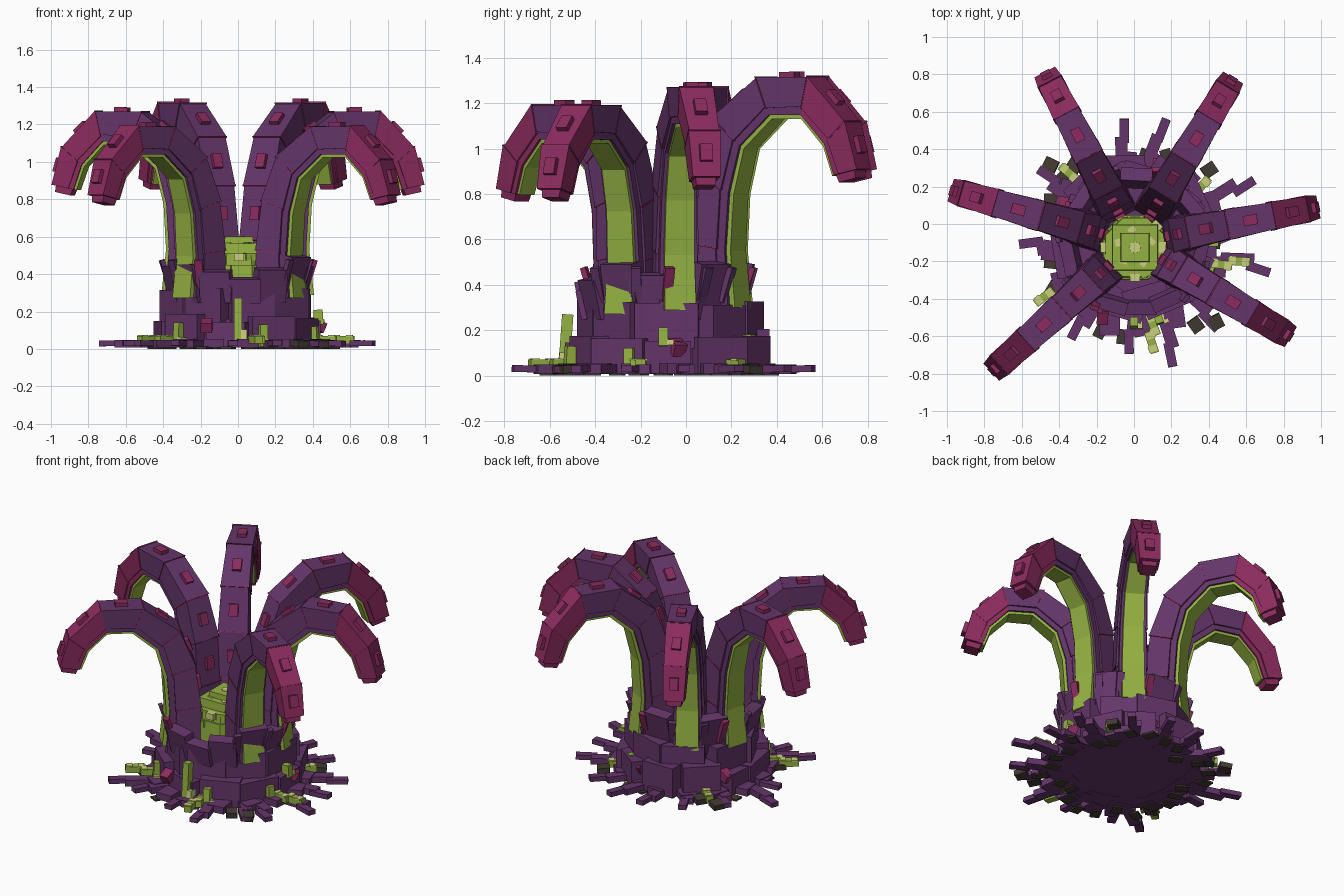
import bpy, bmesh, math, random
from mathutils import Matrix, Vector

random.seed(7)
if "Cube" in bpy.data.objects:
    bpy.data.objects.remove(bpy.data.objects["Cube"], do_unlink=True)

COLOURS = {
    "purple": (0.128, 0.036, 0.143),
    "magenta": (0.265, 0.025, 0.115),
    "green": (0.30, 0.45, 0.055),
    "pale_green": (0.60, 0.63, 0.21),
    "dark_brown": (0.055, 0.042, 0.033),
}
NAMES = list(COLOURS)
MATS = []
for name, rgb in COLOURS.items():
    m = bpy.data.materials.new(name)
    m.use_nodes = True
    m.diffuse_color = (*rgb, 1)
    m.node_tree.nodes["Principled BSDF"].inputs["Base Color"].default_value = (*rgb, 1)
    MATS.append(m)

CENTRE = Vector((0, -0.1, 0))
BASE = Vector((0, -0.07, 0))


class Part:
    """Collects solids into one flat-shaded object."""
    def __init__(self, name):
        self.name, self.bm = name, bmesh.new()

    def paint(self, faces, colour):
        for f in faces:
            f.material_index = NAMES.index(colour)

    def box(self, matrix, size, colour):
        mat = matrix @ Matrix.Diagonal((*size, 1))
        verts = bmesh.ops.create_cube(self.bm, size=1, matrix=mat)["verts"]
        self.paint({f for v in verts for f in v.link_faces}, colour)

    def drum(self, centre, radius, z0, z1, sides, colour, turn=0.0):
        mat = Matrix.Translation(centre + Vector((0, 0, (z0 + z1) / 2))) @ Matrix.Rotation(turn, 4, 'Z')
        verts = bmesh.ops.create_cone(self.bm, cap_ends=True, segments=sides, radius1=radius,
                                      radius2=radius * .97, depth=z1 - z0, matrix=mat)["verts"]
        self.paint({f for v in verts for f in v.link_faces}, colour)

    def prism(self, ring_a, ring_b, colour):
        a = [self.bm.verts.new(p) for p in ring_a]
        b = [self.bm.verts.new(p) for p in ring_b]
        faces = [self.bm.faces.new(a), self.bm.faces.new(b[::-1])]
        for i in range(4):
            j = (i + 1) % 4
            faces.append(self.bm.faces.new((a[i], b[i], b[j], a[j])))
        self.paint(faces, colour)

    def finish(self):
        bmesh.ops.recalc_face_normals(self.bm, faces=self.bm.faces[:])
        mesh = bpy.data.meshes.new(self.name)
        self.bm.to_mesh(mesh)
        self.bm.free()
        for m in MATS:
            mesh.materials.append(m)
        obj = bpy.data.objects.new(self.name, mesh)
        bpy.context.collection.objects.link(obj)


def radial(angle, r, z, tilt=0, twist=0, centre=CENTRE):
    """Frame with x pointing outwards, y sideways and z up."""
    a = math.radians(angle)
    pos = centre + Vector((math.cos(a) * r, math.sin(a) * r, z))
    return (Matrix.Translation(pos) @ Matrix.Rotation(a + math.radians(twist), 4, 'Z')
            @ Matrix.Rotation(math.radians(tilt), 4, 'Y'))


# Arm profile: back and belly edges as (reach, height)
BACK = [(.16, .3), (.18, .58), (.21, .87), (.30, 1.13), (.52, 1.31), (.78, 1.315), (.97, 1.12), (1.03, .91)]
BELLY = [(.41, .3), (.385, .55), (.40, .8), (.45, 1.0), (.59, 1.13), (.74, 1.13), (.85, 1.01), (.895, .88)]
# Layers across the arm: start, end, width factor
LAYERS = [(0, .70, 1, "purple"), (.68, .9, .9, "purple"), (.88, 1, .72, "green")]


def build_arm(name, angle, reach, height):
    part = Part(name)
    a = math.radians(angle)
    out, side = Vector((math.cos(a), math.sin(a), 0)), Vector((-math.sin(a), math.cos(a), 0))

    def point(p):
        return CENTRE + out * p[0] * reach + Vector((0, 0, p[1] * height))

    back, belly = [point(p) for p in BACK], [point(p) for p in BELLY]
    last = len(back) - 1
    half = [.098 - .036 * i / last for i in range(last + 1)]

    def ring(i, lo, hi, width, grow=0.0, shift=Vector()):
        top = back[i].lerp(belly[i], lo - grow) + shift
        low = back[i].lerp(belly[i], hi + grow) + shift
        w = side * (half[i] * width + grow * .15)
        return [top + w, low + w, low - w, top - w]

    for i in range(last):
        along = (back[i + 1] - back[i]).normalized()
        tip = i >= last - 2
        for lo, hi, width, colour in LAYERS:
            shade = "magenta" if tip and colour == "purple" else colour
            grow = .03 if lo == 0 else 0
            part.prism(ring(i, lo, hi, width, grow), ring(i + 1, lo, hi, width), shade)
        # thin collar where segments meet
        if i:
            part.prism(ring(i, 0, .7, 1, .04), ring(i, 0, .7, 1, .04, along * .006), "magenta")
        # raised stud on the back
        normal = side.cross(along).normalized()
        if normal.dot(back[i] - belly[i]) < 0:
            normal = -normal
        frame = Matrix((along, side, normal)).transposed().to_4x4()
        frame.translation = back[i].lerp(back[i + 1], .5) + normal * .006
        part.box(frame, (.075, .055, .04), "magenta")
    # blunt end cap
    along = (back[last] - back[last - 1]).normalized()
    part.prism(ring(last, .15, .85, .75), ring(last, .18, .82, .7, 0, along * .035), "magenta")
    part.finish()


for arm in [("back_left_arm", 59, 1.0, 1.0), ("back_right_arm", 117.6, 1.0, 1.0),
            ("right_arm", 164, .99, .965), ("left_arm", 11, .975, .965),
            ("front_left_arm", -31, .95, .905), ("front_right_arm", -137.8, 1.0, .905)]:
    build_arm(*arm)

# Base: two tiers of uneven blocks around solid drums
base = Part("base")
base.drum(BASE, .40, .012, .16, 12, "purple")
base.drum(BASE, .34, .15, .31, 12, "purple")
for k in range(11):
    ang = k * 360 / 11 + random.uniform(-5, 5)
    h = random.uniform(.13, .21)
    base.box(radial(ang, .375, h / 2 + .01, 0, random.uniform(-9, 9), BASE),
             (.13, random.uniform(.2, .28), h), "purple")
for k in range(9):
    ang = k * 40 + random.uniform(-5, 5)
    top = random.uniform(.30, .335)
    base.box(radial(ang, .325, top / 2 + .06, 0, random.uniform(-8, 8), BASE),
             (.12, random.uniform(.22, .29), top - .12), "purple")
base.finish()

# Leaning collar plates between and below the arms
collar = Part("collar_plates")
for ang, top in [(-31, .5), (-60, .43), (-84, .38), (-110, .42), (-138, .46), (-165, .45), (-10, .45),
                 (35, .5), (59, .38), (88, .5), (118, .40), (141, .5), (188, .45)]:
    h = top - .25
    collar.box(radial(ang, .34, .25 + h / 2, 12, random.uniform(-8, 8)), (.07, .17, h), "purple")
for k, ang in enumerate([-48, -18, 3, 28, 47, 73, 104, 132, 150, 176, -150, -122]):
    collar.box(radial(ang, .385, .40, 18, 15), (.025, .045, .16), "magenta" if k % 3 == 2 else "purple")
# small stray lumps on the base
for ang in (-113, 8, 72, 150):
    collar.box(radial(ang, .43, .125, 25, 20), (.07, .06, .055), "magenta")
collar.finish()

# Stepped green core with pale patches
core = Part("core")
core_at = Vector((0.005, -.125, 0))
for r, z0, z1, sides in [(.19, .25, .45, 8), (.175, .44, .51, 8), (.175, .5, .565, 4), (.11, .55, .6, 4)]:
    core.drum(core_at, r, z0, z1, sides, "green", math.pi / sides)
core.drum(core_at, .032, .596, .604, 8, "pale_green")
for k in range(16):
    a = k * math.tau / 16
    spot = Matrix.Translation(core_at + Vector((0, 0, random.uniform(.42, .51)))) @ Matrix.Rotation(a, 4, 'Z')
    core.box(spot @ Matrix.Translation((random.uniform(.14, .165), 0, 0)), (.04, .055, .04),
             "pale_green" if k % 2 == 0 else "green")
for ang in (20, 100, 165, 230, 300):
    core.box(radial(ang, .095, .565, 0, 25, core_at), (.03, .04, .008), "pale_green")
core.finish()

# Green drips down the base
drips = Part("drips")
for ang, z, h in [(-90, .14, .26), (0, .17, .08), (-72, .07, .12), (-137, .08, .12), (62, .1, .16), (-20, .07, .1)]:
    drips.box(radial(ang, .43, z, -4), (.05, .042, h), "green")
    drips.box(radial(ang + 4, .437, z - h * .3, -4), (.05, .03, h * .3), "pale_green")
drips.finish()

# Flat roots: long thin fingers, broad slabs, mossy strips and dark stones
roots = Part("ground_roots")
for ang, r in [(95, .60), (76, .62), (55, .61), (27, .66), (8, .62), (-12, .68), (-46, .58), (-72, .63), (-93, .53),
               (-124, .55), (-138, .66), (180, .55), (164, .70), (142, .58), (118, .58), (-35, .62)]:
    roots.box(radial(ang, r, .03, random.uniform(-2, 2), random.uniform(-8, 8)), (.13, .05, .03), "purple")
    roots.box(radial(ang + 3, r - .12, .028, 0, random.uniform(-10, 10)), (.18, .065, .04), "purple")
for k in range(16):
    roots.box(radial(k * 22.5 + 6, random.uniform(.42, .46), .03, 0, random.uniform(-25, 25)),
              (.12, .11, .045), "purple")
for ang, r in [(-80, .54), (-77, .45), (-10, .57), (-14, .48), (-149, .56), (-145, .47), (133, .51), (40, .47)]:
    roots.box(radial(ang, r, .05, 0, 8), (.12, .045, .04), "green")
    for step in (-.035, .035):
        roots.box(radial(ang, r + step, .07, 0, 8), (.035, .046, .009), "pale_green")
for ang, r in [(-53, .55), (-44, .61), (137, .61), (44, .56), (128, .52), (-150, .50)]:
    roots.box(radial(ang, r, .03, 6, random.uniform(-30, 30)), (.075, .07, .035), "dark_brown")
for k in range(26):
    roots.box(radial(k * 360 / 26, random.uniform(.36, .52), .006, 0, random.uniform(-40, 40)),
              (.08, .06, .012), "dark_brown")
roots.finish()
